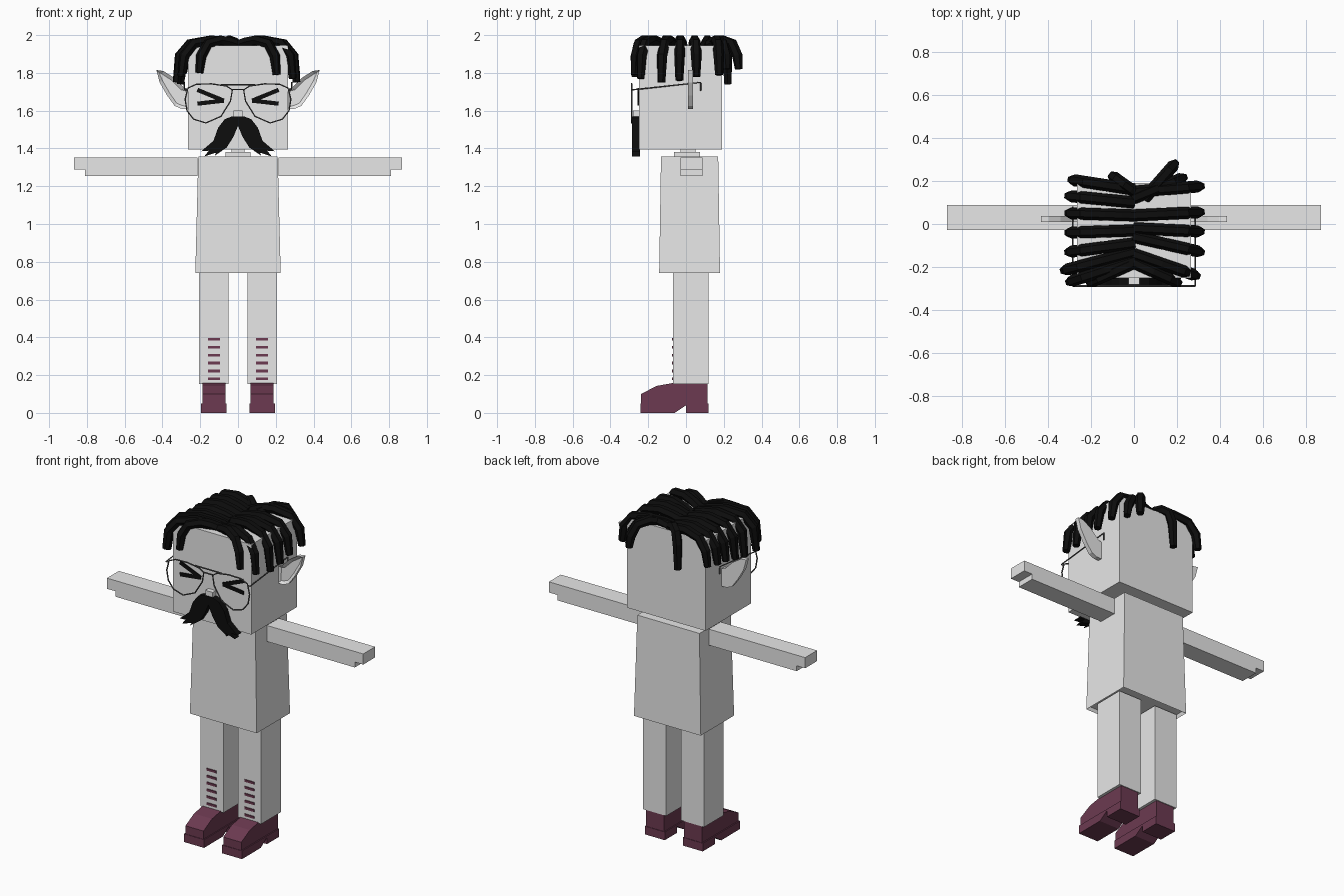
import bpy, bmesh
from mathutils import Vector

cube = bpy.data.objects.get("Cube")
if cube:
    bpy.data.objects.remove(cube, do_unlink=True)


def material(name, rgb):
    m = bpy.data.materials.new(name)
    m.use_nodes = True
    m.diffuse_color = (*rgb, 1)
    m.node_tree.nodes["Principled BSDF"].inputs["Base Color"].default_value = (*rgb, 1)
    return m


GREY = material("light_grey", (0.8, 0.8, 0.8))
BLACK = material("hair_black", (0.004, 0.004, 0.004))
MAROON = material("shoe_maroon", (0.15, 0.042, 0.082))
METAL = material("frame_grey", (0.1, 0.1, 0.1))


def add(name, mesh, mat):
    mesh.materials.clear()
    mesh.materials.append(mat)
    ob = bpy.data.objects.new(name, mesh)
    bpy.context.collection.objects.link(ob)
    return ob


def finish(name, bm, mat):
    bmesh.ops.recalc_face_normals(bm, faces=bm.faces)
    mesh = bpy.data.meshes.new(name)
    bm.to_mesh(mesh)
    bm.free()
    return add(name, mesh, mat)


def box(name, x, y, z, mat, top=(1, 1)):
    """Box from axis ranges; its top can be scaled in x and y."""
    bm = bmesh.new()
    bmesh.ops.create_cube(bm, size=1)
    mid = Vector([(a + b) / 2 for a, b in (x, y, z)])
    size = [b - a for a, b in (x, y, z)]
    for v in bm.verts:
        if v.co.z > 0:
            v.co.x *= top[0]
            v.co.y *= top[1]
        v.co = mid + Vector([c * s for c, s in zip(v.co, size)])
    return finish(name, bm, mat)


def prism(name, pts, lo, hi, mat, axis="y", dish=0):
    """Extrude an outline along x or y; dish sinks the front face inside a rim."""
    bm = bmesh.new()

    def place(p, d):
        return (p[0], d, p[1]) if axis == "y" else (d, p[0], p[1])
    a = [bm.verts.new(place(p, lo)) for p in pts]
    b = [bm.verts.new(place(p, hi)) for p in pts]
    front = bm.faces.new(a)
    bm.faces.new(b)
    for i in range(len(pts)):
        j = (i + 1) % len(pts)
        bm.faces.new((a[i], a[j], b[j], b[i]))
    bmesh.ops.recalc_face_normals(bm, faces=bm.faces)
    if dish:
        bmesh.ops.inset_region(bm, faces=[front], thickness=0.018)
        for v in front.verts:
            v.co.y += dish
    return finish(name, bm, mat)


def tube(name, pts, radius, mat, closed=False, sides=1, taper=1):
    cu = bpy.data.curves.new(name, "CURVE")
    cu.dimensions = "3D"
    cu.bevel_depth = radius
    cu.bevel_resolution = sides
    cu.use_fill_caps = True
    sp = cu.splines.new("POLY")
    sp.points.add(len(pts) - 1)
    for p, co in zip(sp.points, pts):
        p.co = (*co, 1)
    sp.points[-1].radius = taper
    sp.use_cyclic_u = closed
    sp.use_smooth = False
    tmp = bpy.data.objects.new(name + "_path", cu)
    bpy.context.collection.objects.link(tmp)
    deps = bpy.context.evaluated_depsgraph_get()
    mesh = bpy.data.meshes.new_from_object(tmp.evaluated_get(deps))
    bpy.data.objects.remove(tmp, do_unlink=True)
    return add(name, mesh, mat)


# Head, nose, neck
box("head", (-0.265, 0.265), (-0.25, 0.19), (1.395, 1.945), GREY)
box("nose", (-0.025, 0.025), (-0.28, -0.25), (1.565, 1.6), GREY)
box("collar", (-0.066, 0.066), (-0.063, 0.075), (1.355, 1.382), GREY)
box("neck", (-0.035, 0.035), (-0.03, 0.05), (1.38, 1.4), GREY)

# Torso with a shallow hollow hem
torso = box("torso", (-0.226, 0.226), (-0.142, 0.18), (0.74, 1.357), GREY, (0.93, 0.94))
bm = bmesh.new()
bm.from_mesh(torso.data)
hem = min(bm.faces, key=lambda f: f.calc_center_median().z)
bmesh.ops.inset_region(bm, faces=[hem], thickness=0.012)
for v in hem.verts:
    v.co.z += 0.02
bm.to_mesh(torso.data)
bm.free()

ear_outline = [(0.262, 1.61), (0.30, 1.61), (0.335, 1.625), (0.375, 1.68), (0.415, 1.75),
               (0.432, 1.815), (0.395, 1.81), (0.34, 1.775), (0.29, 1.725), (0.262, 1.715)]
lens = [(0.03, 1.71), (0.06, 1.73), (0.14, 1.742), (0.22, 1.74), (0.265, 1.72), (0.28, 1.66),
        (0.27, 1.6), (0.235, 1.555), (0.17, 1.535), (0.09, 1.57), (0.04, 1.65)]
arm_outline = [(0.215, 1.255), (0.81, 1.255), (0.81, 1.288), (0.867, 1.288),
               (0.867, 1.353), (0.215, 1.353)]
shoe_upper = [(0.115, 0.05), (0.115, 0.157), (-0.075, 0.157), (-0.155, 0.143),
              (-0.238, 0.1), (-0.238, 0.05)]
shoe_sole = [(0.118, 0), (0.118, 0.05), (-0.241, 0.05), (-0.241, 0),
             (-0.06, 0), (0, 0.04), (0, 0)]

for side, s in (("left", 1), ("right", -1)):
    def flip(pts):
        return [(s * p[0], *p[1:]) for p in pts]

    def span(a, b):
        return tuple(sorted((s * a, s * b)))

    # Limbs and shoes
    prism(side + "_arm", flip(arm_outline), -0.028, 0.087, GREY)
    box(side + "_leg", span(0.05, 0.206), (-0.07, 0.12), (0.152, 0.75), GREY)
    prism(side + "_shoe", shoe_upper, *span(0.067, 0.189), MAROON, "x")
    prism(side + "_sole", shoe_sole, *span(0.061, 0.196), MAROON, "x")
    for i in range(6):
        z = 0.18 + i * 0.042
        box(side + "_lace", span(0.095, 0.16), (-0.075, -0.068), (z - 0.007, z + 0.007), MAROON)

    # Ears and squinting eyes
    prism(side + "_ear", flip(ear_outline), 0.01, 0.036, GREY, dish=0.014)
    for tip in (1.71, 1.637):
        a, b = Vector((0.215, tip)), Vector((0.075, 1.653))
        n = Vector((b.y - a.y, a.x - b.x)).normalized() * 0.011
        prism(side + "_eye_line", flip([a + n, b + n, b - n, a - n]), -0.256, -0.249, BLACK)

    # Glasses
    tube(side + "_lens_rim", flip([(x, -0.288, z) for x, z in lens]), 0.004, METAL, True)
    tube(side + "_temple", flip([(0.265, -0.288, 1.71), (0.284, -0.288, 1.71),
                                 (0.284, 0.078, 1.75), (0.284, 0.078, 1.705)]), 0.004, METAL)
for z, w in ((1.738, 0.09), (1.712, 0.03)):
    tube("bridge", [(-w, -0.288, z), (w, -0.288, z)], 0.004, METAL)

# Moustache
half = [(0.03, 1.57), (0.07, 1.555), (0.105, 1.51), (0.13, 1.44), (0.195, 1.385), (0.155, 1.388),
        (0.178, 1.358), (0.115, 1.378), (0.125, 1.36), (0.06, 1.405), (0.025, 1.46)]
prism("moustache", half + [(0, 1.52)] + [(-x, z) for x, z in reversed(half)],
      -0.286, -0.244, BLACK)

# Hair locks: root x, root y, tip x, tip y, tip z
locks = [
    (0, 0.15, 0.31, 0.175, 1.79), (0, 0.04, 0.31, 0.055, 1.78), (0, -0.02, 0.31, -0.035, 1.76),
    (0, -0.06, 0.31, -0.13, 1.75), (0, -0.14, 0.29, -0.24, 1.77), (0, -0.18, 0.205, -0.272, 1.79),
    (0, 0.12, 0.23, 0.215, 1.82), (0.05, 0.12, 0.19, 0.28, 1.82),
    (0, 0.16, -0.29, 0.205, 1.8), (0, 0.15, -0.1, 0.222, 1.74), (0, 0.1, -0.305, 0.13, 1.79),
    (0, 0.04, -0.305, 0.05, 1.78), (0, -0.03, -0.305, -0.04, 1.76), (0, -0.09, -0.305, -0.13, 1.74),
    (0, -0.13, -0.325, -0.215, 1.75), (0, -0.17, -0.3, -0.268, 1.78),
    (0, -0.18, -0.205, -0.272, 1.8)]
for rx, ry, tx, ty, tz in locks:
    path = [(rx + (tx - rx) * f, ry + (ty - ry) * f, z) for f, z in
            ((0, 1.945), (0.2, 1.962), (0.45, 1.973), (0.78, 1.955), (0.95, 1.89), (1, tz))]
    tube("hair_lock", path, 0.028, BLACK, taper=0.75)
